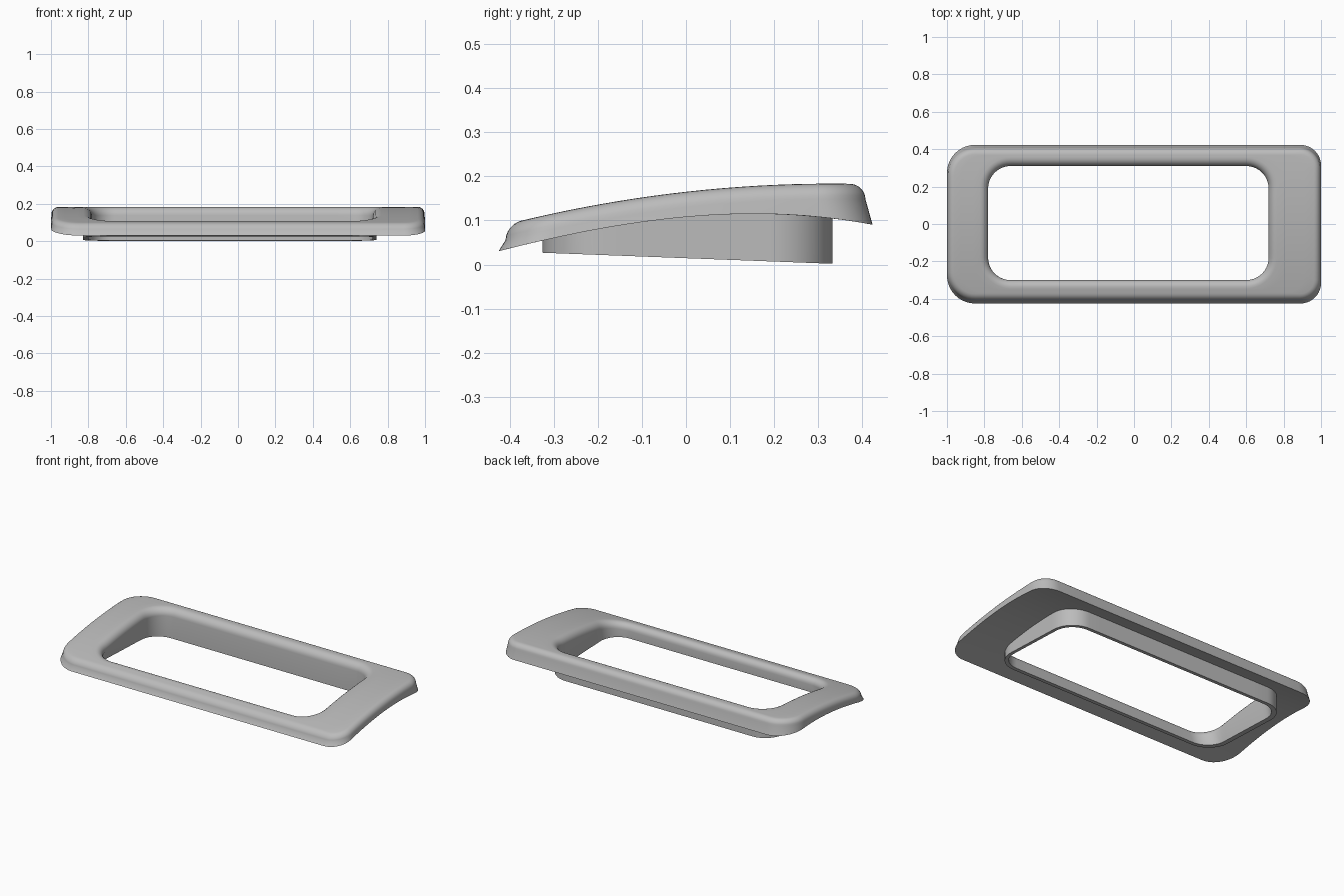
import bpy, bmesh, math

cube = bpy.data.objects.get("Cube")
if cube:
    bpy.data.objects.remove(cube, do_unlink=True)

grey = bpy.data.materials.new("satin_grey")
grey.use_nodes = True
colour = (0.5, 0.5, 0.5, 1)
grey.diffuse_color = colour
grey.node_tree.nodes["Principled BSDF"].inputs["Base Color"].default_value = colour

CORNER, SIDE = 10, 14


def top(y):
    return 0.165 + 0.112 * y - 0.17 * y * y


def underside(y):
    return 0.108 + 0.09 * y - 0.265 * y * y - 0.11 * y ** 3


def foot(y):
    return 0.0145 - 0.038 * y


def outline(x0, x1, y0, y1, r_left, r_right):
    """Rounded rectangle with evenly divided sides."""
    corners = [(x1, y1, r_right, -1, -1), (x0, y1, r_left, 1, -1),
               (x0, y0, r_left, 1, 1), (x1, y0, r_right, -1, 1)]
    arcs = []
    for k, (x, y, r, sx, sy) in enumerate(corners):
        angles = [math.pi / 2 * (k + i / CORNER) for i in range(CORNER + 1)]
        arcs.append([(x + sx * r + r * math.cos(a), y + sy * r + r * math.sin(a))
                     for a in angles])
    points = []
    for k, arc in enumerate(arcs):
        points += arc
        (ax, ay), (bx, by) = arc[-1], arcs[(k + 1) % 4][0]
        points += [(ax + (bx - ax) * i / SIDE, ay + (by - ay) * i / SIDE)
                   for i in range(1, SIDE)]
    return points


def outer(inset, lean=0.0):
    return outline(-1 + inset + lean * 0.2, 1 - inset - lean * 0.2,
                   -0.425 + inset + lean, 0.423 - inset - lean,
                   0.15 - inset, 0.11 - inset)


def hole(grow):
    return outline(-0.78 - grow, 0.72 + grow, -0.30 - grow, 0.31 + grow,
                   0.12 + grow, 0.12 + grow)


def lift(points, height, drop=0.0):
    return [(x, y, height(y) - drop) for x, y in points]


def blend(a, b, t):
    return [(p[0] + (q[0] - p[0]) * t, p[1] + (q[1] - p[1]) * t) for p, q in zip(a, b)]


# Cross-section rings: outer wall, rounded edge, top, rounded hole edge, collar, underside
rings = [lift(outer(0), underside)]
R_OUT, R_IN, STEPS, LEAN = 0.035, 0.045, 6, 0.016
for i in range(STEPS + 1):
    a = math.pi / 2 * i / STEPS
    rings.append(lift(outer(R_OUT * (1 - math.cos(a)), LEAN), top, R_OUT * (1 - math.sin(a))))
edge_out, edge_in = outer(R_OUT, LEAN), hole(R_IN)
rings += [lift(blend(edge_out, edge_in, t), top) for t in (0.25, 0.5, 0.75)]
for i in range(STEPS + 1):
    a = math.pi / 2 * i / STEPS
    rings.append(lift(hole(R_IN * (1 - math.sin(a))), top, R_IN * (1 - math.cos(a))))
collar = outline(-0.83, 0.74, -0.325, 0.332, 0.14, 0.14)
collar_inner = outline(-0.80, 0.72, -0.30, 0.31, 0.12, 0.12)
rings += [lift(collar_inner, foot), lift(collar, foot), lift(collar, underside)]
rings += [lift(blend(collar, outer(0), t), underside) for t in (0.33, 0.67)]

# Skin the rings into one closed frame
bm = bmesh.new()
loops = [[bm.verts.new(p) for p in ring] for ring in rings]
n = len(loops[0])
for k, loop in enumerate(loops):
    following = loops[(k + 1) % len(loops)]
    for i in range(n):
        j = (i + 1) % n
        bm.faces.new((loop[i], loop[j], following[j], following[i]))
bmesh.ops.recalc_face_normals(bm, faces=bm.faces)
mesh = bpy.data.meshes.new("handle_bezel")
bm.to_mesh(mesh)
bm.free()
mesh.materials.append(grey)
bezel = bpy.data.objects.new("handle_bezel", mesh)
bpy.context.collection.objects.link(bezel)
bpy.context.view_layer.objects.active = bezel
bezel.select_set(True)
bpy.ops.object.shade_smooth_by_angle(angle=math.radians(35))
